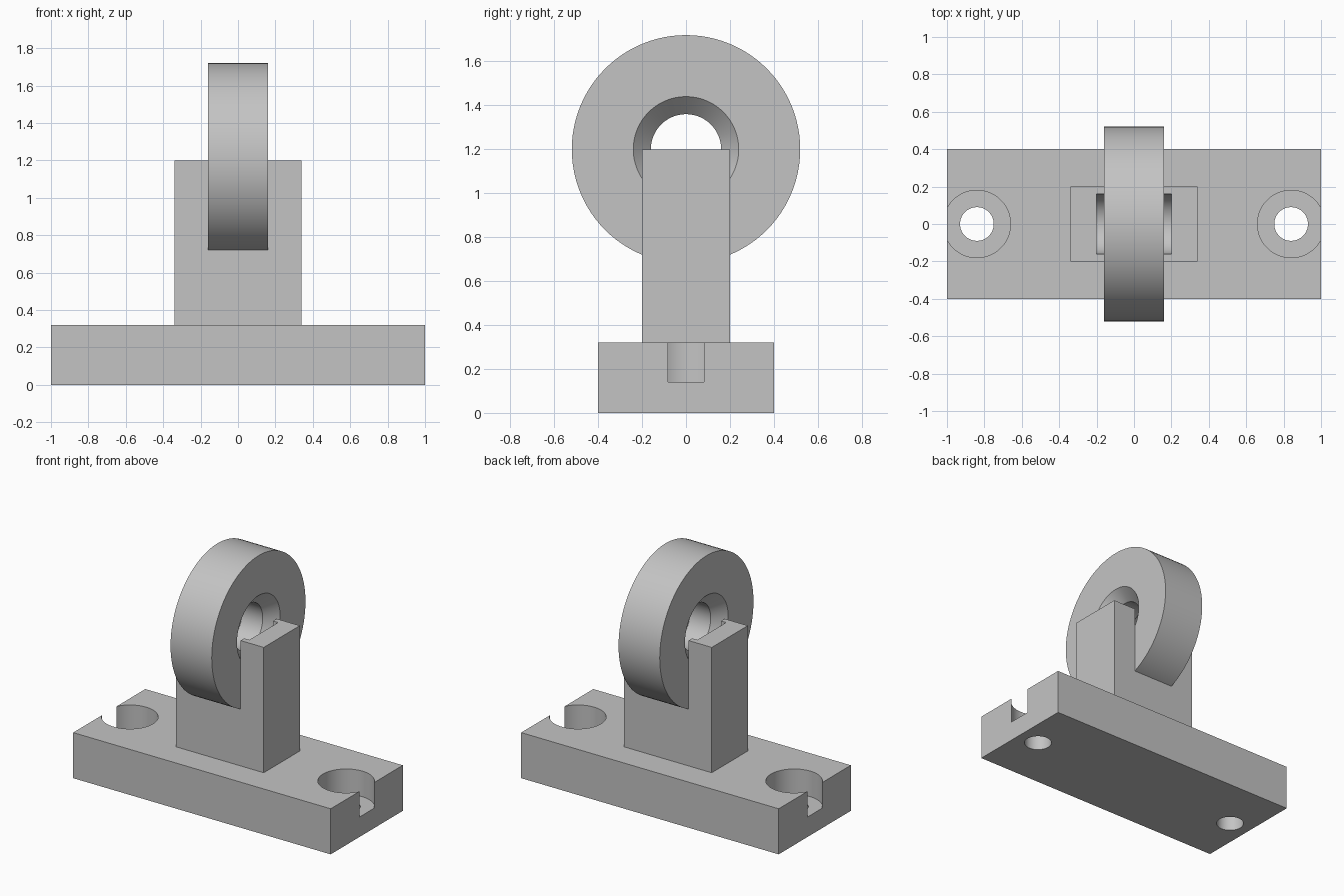
import bpy
import bmesh
from math import radians, tau
from mathutils import Matrix, Vector

default = bpy.data.objects.get("Cube")
if default:
    bpy.data.objects.remove(default, do_unlink=True)

SEGMENTS = 96
AXLE_Z = 1.2

grey = bpy.data.materials.new("machined_grey")
grey.use_nodes = True
grey.diffuse_color = (0.55, 0.55, 0.55, 1)
grey.node_tree.nodes["Principled BSDF"].inputs["Base Color"].default_value = grey.diffuse_color


def make_object(name, bm):
    bmesh.ops.recalc_face_normals(bm, faces=bm.faces)
    mesh = bpy.data.meshes.new(name)
    bm.to_mesh(mesh)
    bm.free()
    mesh.materials.append(grey)
    obj = bpy.data.objects.new(name, mesh)
    bpy.context.collection.objects.link(obj)
    return obj


def box(name, size, bottom):
    bm = bmesh.new()
    place = Matrix.Translation((0, 0, bottom + size[2] / 2)) @ Matrix.Diagonal((*size, 1))
    bmesh.ops.create_cube(bm, size=1, matrix=place)
    return make_object(name, bm)


def cylinder(name, radius, length, centre, along_x=False):
    bm = bmesh.new()
    place = Matrix.Translation(centre)
    if along_x:
        place = place @ Matrix.Rotation(radians(90), 4, "Y")
    bmesh.ops.create_cone(bm, cap_ends=True, segments=SEGMENTS, radius1=radius,
                          radius2=radius, depth=length, matrix=place)
    return make_object(name, bm)


def cut(target, cutters):
    # Apply each difference, then discard its cutter
    for cutter in cutters:
        cutter.hide_render = True
        mod = target.modifiers.new("cut", "BOOLEAN")
        mod.operation = "DIFFERENCE"
        mod.solver = "EXACT"
        mod.object = cutter
        bpy.context.view_layer.update()
        graph = bpy.context.evaluated_depsgraph_get()
        mesh = bpy.data.meshes.new_from_object(target.evaluated_get(graph))
        target.modifiers.clear()
        target.data = mesh
        bpy.data.objects.remove(cutter, do_unlink=True)


# Base plate with counterbored bolt holes that break through the ends
base = box("base_plate", (2, 0.8, 0.32), 0)
for side in (-1, 1):
    x = side * 0.84
    cut(base, [cylinder("bolt_hole", 0.09, 1, (x, 0, 0.2)),
               cylinder("counterbore", 0.18, 0.4, (x, 0, 0.34))])

# Forked post: wheel slot plus a shallow open axle groove in each cheek
post = box("forked_post", (0.68, 0.4, 0.88), 0.32)
centre = (0, 0, AXLE_Z)
cut(post, [cylinder("wheel_slot", 0.52, 0.32, centre, True),
           cylinder("axle_groove", 0.16, 0.4, centre, True)])

# Wheel: lathed ring with a chamfered bore
profile = [(-0.16, 0.24), (-0.16, 0.52), (0.16, 0.52),
           (0.16, 0.24), (0.08, 0.16), (-0.08, 0.16)]
bm = bmesh.new()
verts = [bm.verts.new((x, 0, AXLE_Z + r)) for x, r in profile]
edges = [bm.edges.new((a, b)) for a, b in zip(verts, verts[1:] + verts[:1])]
bmesh.ops.spin(bm, geom=verts + edges, cent=Vector(centre), axis=(1, 0, 0),
               angle=tau, steps=SEGMENTS, use_merge=True)
bmesh.ops.remove_doubles(bm, verts=bm.verts, dist=0.0001)
wheel = make_object("wheel", bm)

# Smooth the round surfaces and keep the machined edges sharp
bpy.ops.object.select_all(action="DESELECT")
for obj in (base, post, wheel):
    obj.select_set(True)
bpy.context.view_layer.objects.active = wheel
bpy.ops.object.shade_smooth_by_angle(angle=radians(30))
